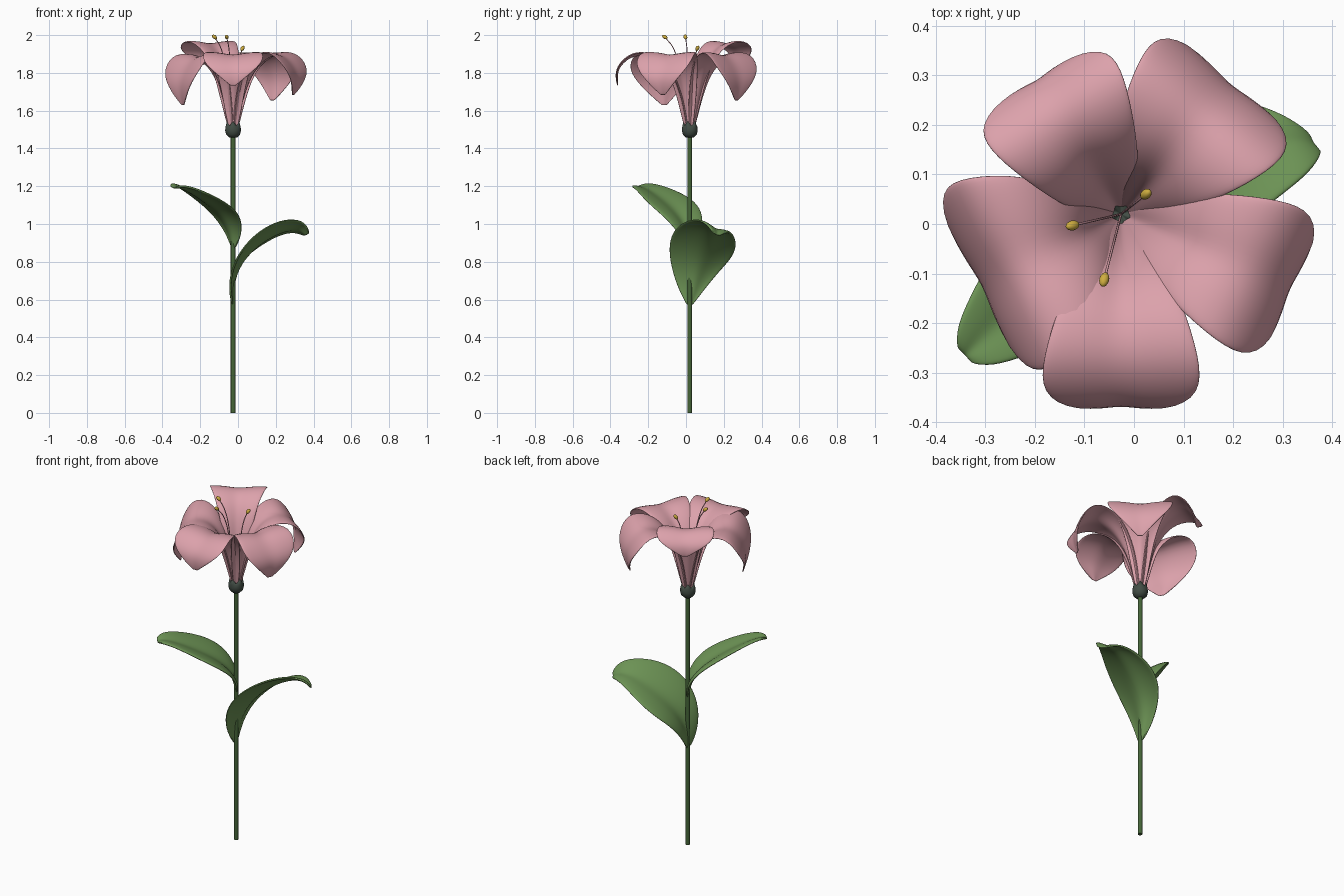
import bpy, math
from mathutils import Vector

if "Cube" in bpy.data.objects:
    bpy.data.objects.remove(bpy.data.objects["Cube"])

CX, CY = -0.026, 0.02          # stem axis


def material(name, rgb):
    m = bpy.data.materials.new(name)
    m.diffuse_color = (*rgb, 1)
    m.use_nodes = True
    m.node_tree.nodes["Principled BSDF"].inputs["Base Color"].default_value = m.diffuse_color
    return m


PINK = material("petal_pink", (0.72, 0.36, 0.41))
GREEN = material("leaf_green", (0.15, 0.29, 0.09))
STEM = material("stem_green", (0.06, 0.13, 0.04))
DARK = material("calyx_dark", (0.055, 0.075, 0.06))
GOLD = material("anther_gold", (0.62, 0.42, 0.05))


def mesh_object(name, verts, faces, mat):
    me = bpy.data.meshes.new(name)
    me.from_pydata(verts, [], faces)
    me.materials.append(mat)
    me.shade_smooth()
    ob = bpy.data.objects.new(name, me)
    bpy.context.collection.objects.link(ob)
    return ob


def blade(name, rows, deg, mat, thick, sway=0, roll=0):
    """Petal or leaf: rows of (radius, z, half width, fold) swept outwards at an angle."""
    angle = math.radians(deg)
    out = Vector((math.cos(angle), math.sin(angle), 0))
    side = Vector((-math.sin(angle), math.cos(angle), 0))
    up = Vector((0, 0, 1))
    us = [-1, -0.8, -0.4, 0, 0.4, 0.8, 1]
    verts = []
    for i, (r, z, w, fold) in enumerate(rows):
        a, b = rows[max(i - 1, 0)], rows[min(i + 1, len(rows) - 1)]
        n = (up * (b[0] - a[0]) - out * (b[1] - a[1])).normalized()
        bend = sway * math.sin(math.pi * i / (len(rows) - 1))
        for u in us:
            lift = fold * w * math.sin(abs(u) * 2.0) + roll * u * w
            verts.append(Vector((CX, CY, 0)) + out * r + up * z + side * (u * w + bend) + n * lift)
    k = len(us)
    faces = [(i * k + j, i * k + j + 1, (i + 1) * k + j + 1, (i + 1) * k + j)
             for i in range(len(rows) - 1) for j in range(k - 1)]
    ob = mesh_object(name, verts, faces, mat)
    s = ob.modifiers.new("thickness", 'SOLIDIFY')
    s.thickness, s.offset = thick, 0
    sub = ob.modifiers.new("smooth", 'SUBSURF')
    sub.levels = sub.render_levels = 2
    return ob


def tube(name, pts, radius, mat):
    cu = bpy.data.curves.new(name, 'CURVE')
    cu.dimensions = '3D'
    cu.bevel_depth, cu.bevel_resolution, cu.use_fill_caps = radius, 2, True
    sp = cu.splines.new('BEZIER')
    sp.bezier_points.add(len(pts) - 1)
    for p, co in zip(sp.bezier_points, pts):
        p.co = co
        p.handle_left_type = p.handle_right_type = 'AUTO'
    cu.materials.append(mat)
    ob = bpy.data.objects.new(name, cu)
    bpy.context.collection.objects.link(ob)
    return ob


# stem
bpy.ops.mesh.primitive_cylinder_add(vertices=12, radius=0.0125, depth=1.48, location=(CX, CY, 0.74))
stem = bpy.context.object
stem.name = "stem"
stem.data.materials.append(STEM)
bpy.ops.object.shade_smooth_by_angle()

# calyx: lathed cup with a five-lobed rim
profile = [(0.002, 1.455), (0.022, 1.459), (0.037, 1.474), (0.042, 1.495),
           (0.040, 1.515), (0.034, 1.532), (0.024, 1.53), (0.002, 1.51)]
N = 30
verts = []
for i, (r, z) in enumerate(profile):
    wave = 0.012 if i in (5, 6) else 0
    for j in range(N):
        a = 2 * math.pi * j / N
        verts.append((CX + r * math.cos(a), CY + r * math.sin(a), z + wave * math.cos(5 * a + math.pi / 2)))
faces = [(i * N + j, i * N + (j + 1) % N, (i + 1) * N + (j + 1) % N, (i + 1) * N + j)
         for i in range(len(profile) - 1) for j in range(N)]
faces += [tuple(range(N - 1, -1, -1)), tuple(range(len(profile) * N - N, len(profile) * N))]
mesh_object("calyx", verts, faces, DARK)

# petals: direction, reach, tip radius, lip height, tip height, width scale
petals = [(270, 0.388, 0.380, 1.898, 1.74, 1.0), (-24, 0.378, 0.345, 1.90, 1.69, 1.0),
          (50, 0.346, 0.320, 1.897, 1.66, 1.1), (122, 0.315, 0.315, 1.96, 1.85, 0.97),
          (207, 0.318, 0.295, 1.885, 1.635, 1.32)]
for i, (deg, reach, tr, lip, tz, ws) in enumerate(petals):
    drop = lip - tz
    up = lip - 1.89
    rows = [(0.012, 1.48, 0.016, 0.2), (0.032, 1.56, 0.037, 0.35), (0.064, 1.69, 0.060, 0.35),
            (reach * 0.30, 1.80 + up * 0.4, 0.088, 0.3), (reach * 0.49, 1.872 + up * 0.8, 0.124 * ws, 0.2),
            (reach * 0.74, lip, 0.160 * ws, 0.12),
            (reach * 0.92, lip - drop * 0.28, 0.163 * ws, 0.07),
            (reach, lip - drop * 0.62, 0.098 * ws, 0.08), (tr, tz - 0.01, 0.010, 0.1)]
    blade(f"petal_{i + 1}", rows, deg, PINK, 0.008)

# leaves
lower = [(0.0, 0.57, 0.014, 0.2), (0.006, 0.66, 0.07, 0.35), (0.04, 0.76, 0.125, 0.28),
         (0.11, 0.85, 0.165, 0.2), (0.21, 0.925, 0.155, 0.18), (0.31, 0.970, 0.105, 0.2),
         (0.38, 0.970, 0.065, 0.25), (0.415, 0.94, 0.02, 0.2)]
upper = [(0.0, 0.87, 0.014, 0.2), (0.015, 0.94, 0.07, 0.35), (0.06, 1.015, 0.12, 0.28),
         (0.135, 1.08, 0.145, 0.2), (0.235, 1.135, 0.125, 0.18), (0.335, 1.18, 0.085, 0.2),
         (0.40, 1.195, 0.055, 0.25), (0.425, 1.19, 0.02, 0.2)]
blade("lower_leaf", lower, 20, GREEN, 0.012, sway=0.03, roll=-0.4)
blade("upper_leaf", upper, 222, GREEN, 0.012, roll=-0.12)

# stamens: thin filament with an anther on the end
for i, (x, y, z) in enumerate([(-0.124, -0.003, 1.99), (-0.06, -0.112, 1.99), (0.024, 0.06, 1.93)]):
    end = Vector((x, y, z))
    base = Vector((CX, CY, 1.50))
    d = end - base
    flat = Vector((d.x, d.y, 0))
    path = [base, base + flat * 0.3 + Vector((0, 0, d.z * 0.5)),
            base + flat * 0.66 + Vector((0, 0, d.z * 0.88)), end]
    tube(f"filament_{i + 1}", path, 0.0025, PINK)
    bpy.ops.mesh.primitive_uv_sphere_add(segments=12, ring_count=8, radius=1, location=end)
    an = bpy.context.object
    an.name = f"anther_{i + 1}"
    an.scale = (0.010, 0.010, 0.016)
    an.rotation_euler = (flat + Vector((0, 0, 0.08))).to_track_quat('Z', 'Y').to_euler()
    an.data.materials.append(GOLD)
    bpy.ops.object.shade_smooth()
